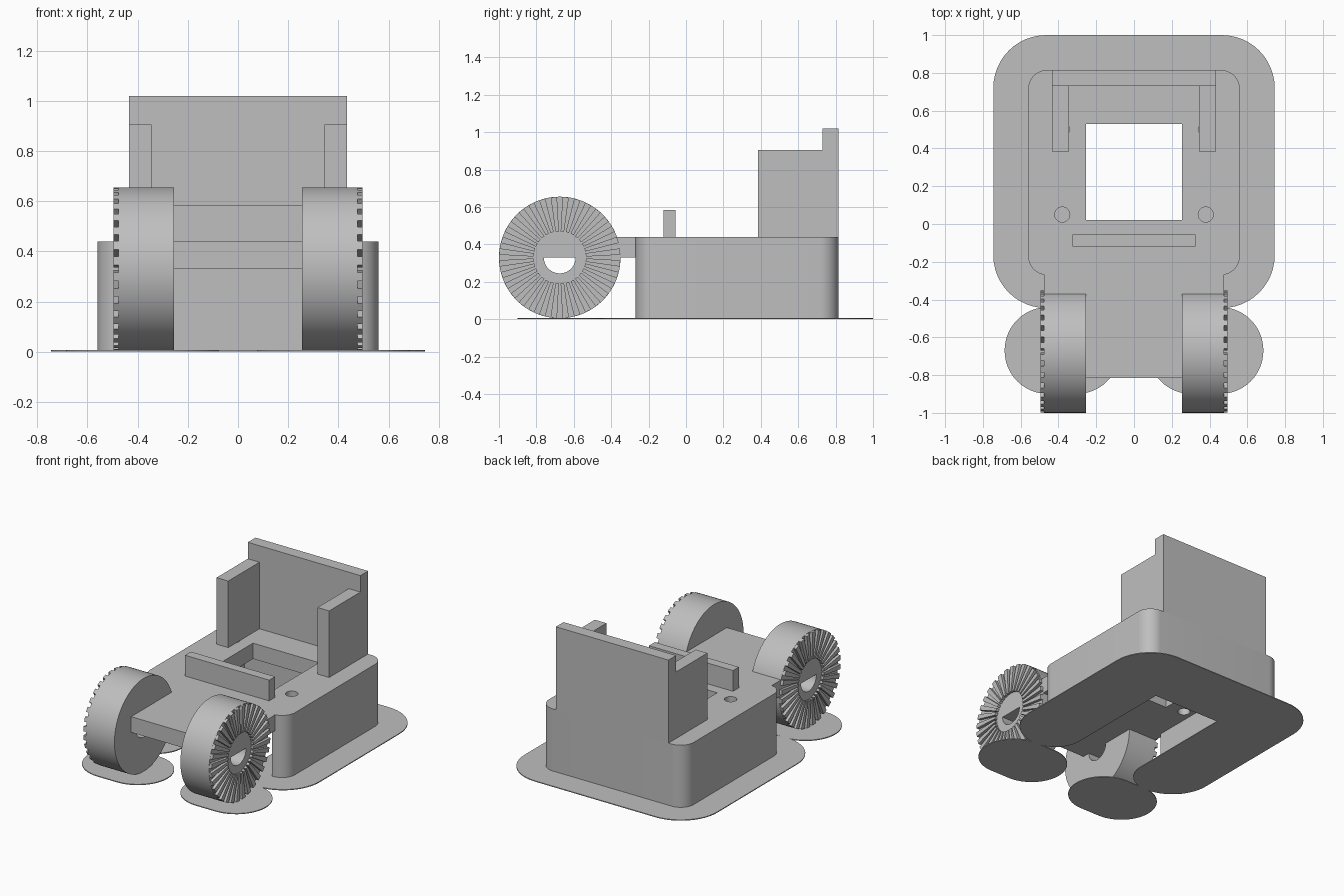
import bpy, bmesh, math
from mathutils import Vector, Matrix

cube = bpy.data.objects.get("Cube")
if cube:
    bpy.data.objects.remove(cube, do_unlink=True)

GREY = (0.52, 0.52, 0.52, 1)
grey = bpy.data.materials.new("plain_grey")
grey.use_nodes = True
grey.diffuse_color = GREY
grey.node_tree.nodes["Principled BSDF"].inputs["Base Color"].default_value = GREY


def finish(name, bm, smooth=False):
    bmesh.ops.recalc_face_normals(bm, faces=bm.faces)
    me = bpy.data.meshes.new(name)
    bm.to_mesh(me)
    bm.free()
    me.materials.append(grey)
    ob = bpy.data.objects.new(name, me)
    bpy.context.collection.objects.link(ob)
    if smooth:
        bpy.ops.object.select_all(action="DESELECT")
        ob.select_set(True)
        bpy.context.view_layer.objects.active = ob
        bpy.ops.object.shade_smooth_by_angle(angle=math.radians(30))
    return ob


def fillet(corners, steps=12):
    """Outline from (x, y, radius) corners, each rounded by its radius."""
    out = []
    for i, (x, y, r) in enumerate(corners):
        p = Vector((x, y))
        if not r:
            out.append(p)
            continue
        a = (Vector(corners[i - 1][:2]) - p).normalized()
        b = (Vector(corners[(i + 1) % len(corners)][:2]) - p).normalized()
        centre = p + (a + b) * r      # all rounded corners are square
        for k in range(steps + 1):
            t = k / steps * math.pi / 2
            out.append(centre - b * r * math.cos(t) - a * r * math.sin(t))
    return out


def slab(name, outline, z0, z1, smooth=False):
    bm = bmesh.new()
    face = bm.faces.new([bm.verts.new((p[0], p[1], z0)) for p in outline])
    top = bmesh.ops.extrude_face_region(bm, geom=[face])["geom"]
    bmesh.ops.translate(bm, vec=(0, 0, z1 - z0),
                        verts=[v for v in top if isinstance(v, bmesh.types.BMVert)])
    return finish(name, bm, smooth)


def box(name, x0, x1, y0, y1, z0, z1):
    return slab(name, [(x0, y0), (x1, y0), (x1, y1), (x0, y1)], z0, z1)


def circle(cx, cy, r, n=24):
    return [(cx + r * math.cos(k * math.tau / n), cy + r * math.sin(k * math.tau / n))
            for k in range(n)]


def cut(target, cutter):
    mod = target.modifiers.new("cut", "BOOLEAN")
    mod.operation = "DIFFERENCE"
    mod.solver = "EXACT"
    mod.object = cutter
    bpy.ops.object.select_all(action="DESELECT")
    bpy.context.view_layer.objects.active = target
    target.select_set(True)
    bpy.ops.object.modifier_apply(modifier=mod.name)
    bpy.data.objects.remove(cutter, do_unlink=True)


# Body: rounded block, hollow below and open to the front
W, FRONT, BACK, DECK, UNDER = 0.56, -0.27, 0.815, 0.44, 0.33
body = slab("body", fillet([(W, FRONT, 0.1), (W, BACK, 0.1),
                            (-W, BACK, 0.1), (-W, FRONT, 0.1)]), 0, DECK)
cut(body, box("cavity_cutter", -0.45, 0.45, -0.5, 0.715, -0.1, UNDER))
cut(body, box("hatch_cutter", -0.255, 0.255, 0.02, 0.53, 0.2, 0.6))
for sx in (-1, 1):
    for y in (0.05, 0.5):
        cut(body, slab("hole_cutter", circle(sx * 0.38, y, 0.04), 0.2, 0.6))
bpy.context.view_layer.objects.active = body
body.select_set(True)
bpy.ops.object.shade_smooth_by_angle(angle=math.radians(30))

# Front tongue that carries the wheels, dashboard and seat
box("front_tongue", -0.476, 0.476, -0.815, FRONT, UNDER, DECK)
box("dashboard", -0.325, 0.325, -0.12, -0.055, DECK, 0.585)
box("seat_back", -0.435, 0.435, 0.73, BACK, DECK, 1.02)

# Thin ground skirt, notched at the front
skirt = [(0.745, 1, 0.28), (-0.745, 1, 0.28), (-0.745, -0.445, 0.28), (-0.26, -0.445, 0.2),
         (-0.26, 0.53, 0), (0.26, 0.53, 0), (0.26, -0.445, 0.2), (0.745, -0.445, 0.28)]
slab("ground_skirt", fillet(skirt), 0, 0.006)

R, BORE, HUB = 0.325, 0.085, 0.14
AXLE_Y, AXLE_Z = -0.675, 0.33
INNER, FACE, TOOTH = 0.255, 0.476, 0.496
TEETH = 32


def wheel(name, side):
    bm = bmesh.new()
    # Tyre ring, turned around the axle
    ring = [(INNER, BORE), (INNER, R), (FACE, R), (FACE, BORE)]
    verts = [bm.verts.new((x, 0, r)) for x, r in ring]
    edges = [bm.edges.new((verts[i], verts[(i + 1) % 4])) for i in range(4)]
    bmesh.ops.spin(bm, geom=verts + edges, cent=(0, 0, 0), axis=(1, 0, 0),
                   angle=math.tau, steps=96, use_merge=True)
    bmesh.ops.remove_doubles(bm, verts=bm.verts, dist=0.0001)
    # Radial ribs on the outer face
    for k in range(TEETH):
        turn = Matrix.Rotation((k + 0.5) * math.tau / TEETH, 4, "X")
        tooth = bmesh.ops.create_cube(bm, size=1)["verts"]
        for v in tooth:
            outer = v.co.z > 0
            half = 0.017 if outer else 0.009
            v.co = turn @ Vector((TOOTH if v.co.x > 0 else FACE - 0.005,
                                  math.copysign(half, v.co.y),
                                  R - 0.001 if outer else HUB))
    bmesh.ops.scale(bm, vec=(side, 1, 1), verts=bm.verts)
    bmesh.ops.translate(bm, vec=(0, AXLE_Y, AXLE_Z), verts=bm.verts)
    return finish(name, bm, True)


for word, s in (("left", 1), ("right", -1)):
    wheel(word + "_wheel", s)
    xs = sorted((s * 0.345, s * 0.435))
    box(word + "_armrest", xs[0], xs[1], 0.385, 0.73, DECK, 0.905)
    # Rounded pad on the ground under the wheel
    xs = sorted((s * 0.075, s * 0.685))
    slab(word + "_wheel_pad", fillet([(xs[0], -0.9, 0.229), (xs[1], -0.9, 0.229),
                                      (xs[1], -0.44, 0.229), (xs[0], -0.44, 0.229)]), 0, 0.006)
